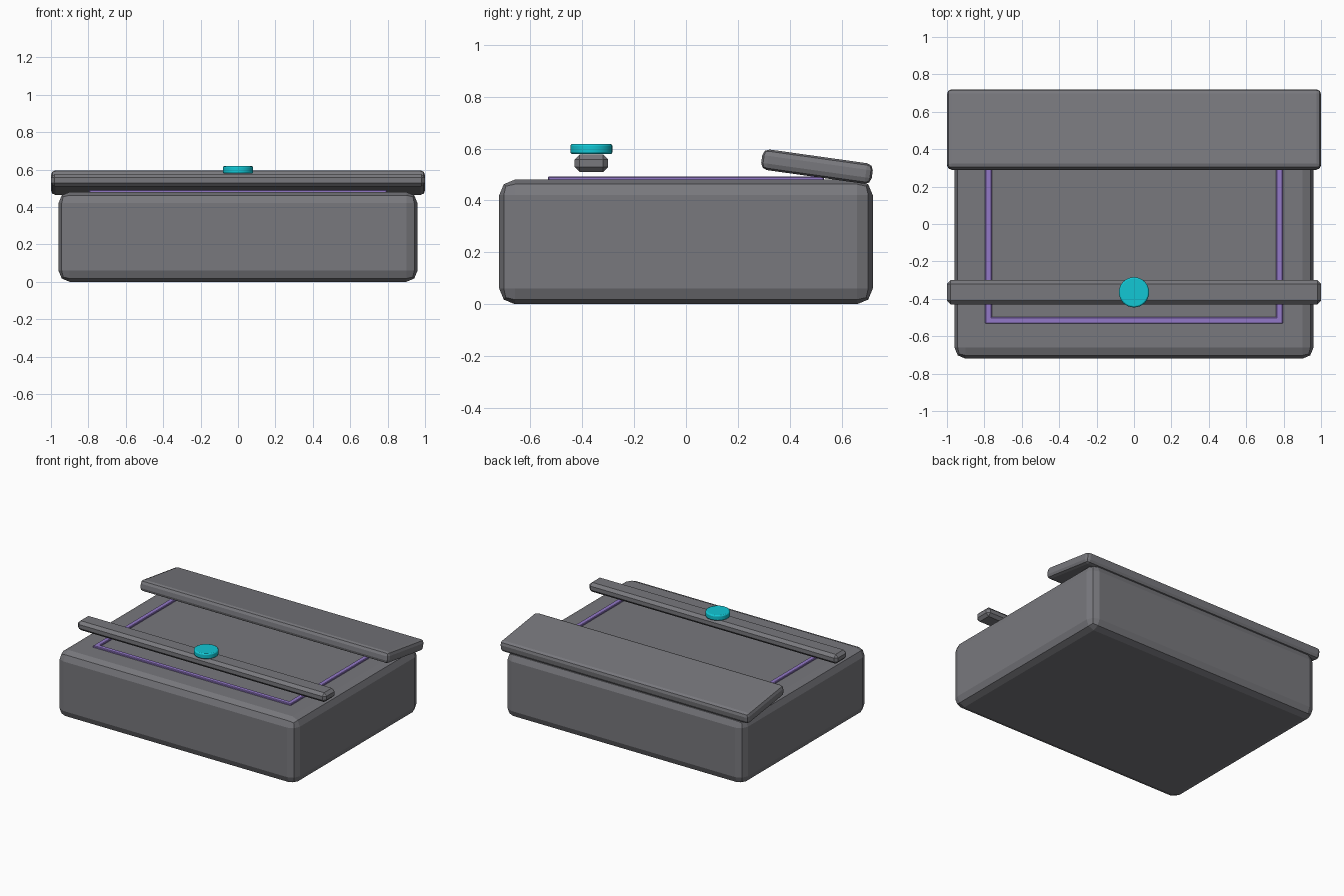
import bpy
from math import radians

if "Cube" in bpy.data.objects:
    bpy.data.objects.remove(bpy.data.objects["Cube"])


def material(name, color):
    mat = bpy.data.materials.new(name)
    mat.diffuse_color = color
    mat.use_nodes = True
    mat.node_tree.nodes["Principled BSDF"].inputs["Base Color"].default_value = mat.diffuse_color
    return mat


charcoal = material("charcoal", (0.188, 0.188, 0.205, 1))
teal = material("teal", (0.006, 0.57, 0.66, 1))
purple = material("purple", (0.29, 0.19, 0.57, 1))


def finish(obj, name, bevel, segments, mat):
    obj.name = name
    mod = obj.modifiers.new("edge_bevel", 'BEVEL')
    mod.width = bevel
    mod.segments = segments
    obj.data.materials.append(mat)


def box(name, size, loc, bevel, segments=2, tilt=0.0, mat=charcoal):
    bpy.ops.mesh.primitive_cube_add(size=1)
    obj = bpy.context.object
    obj.scale = size
    bpy.ops.object.transform_apply(scale=True)
    obj.location = loc
    obj.rotation_euler.x = radians(tilt)
    finish(obj, name, bevel, segments, mat)


# Main case
box("case", (1.92, 1.44, 0.48), (0, 0, 0.24), 0.06)

# Tilted rear cover and raised front bar
box("rear_cover", (2.0, 0.43, 0.08), (0, 0.505, 0.53), 0.025, tilt=-8)
box("front_bar", (2.0, 0.13, 0.068), (0, -0.365, 0.543), 0.02, 1)

# Inlaid trim rectangle on the case top
for side, label in ((-1, "a"), (1, "b")):
    box("trim_side_" + label, (0.035, 1.065, 0.02), (side * 0.778, 0, 0.482), 0.004, 1, mat=purple)
    box("trim_end_" + label, (1.59, 0.035, 0.02), (0, side * 0.515, 0.482), 0.004, 1, mat=purple)

# Round button above the bar
bpy.ops.mesh.primitive_cylinder_add(vertices=32, radius=0.081, depth=0.04, location=(0, -0.365, 0.598))
finish(bpy.context.object, "button", 0.008, 2, teal)
bpy.ops.object.shade_smooth_by_angle(angle=radians(30))
